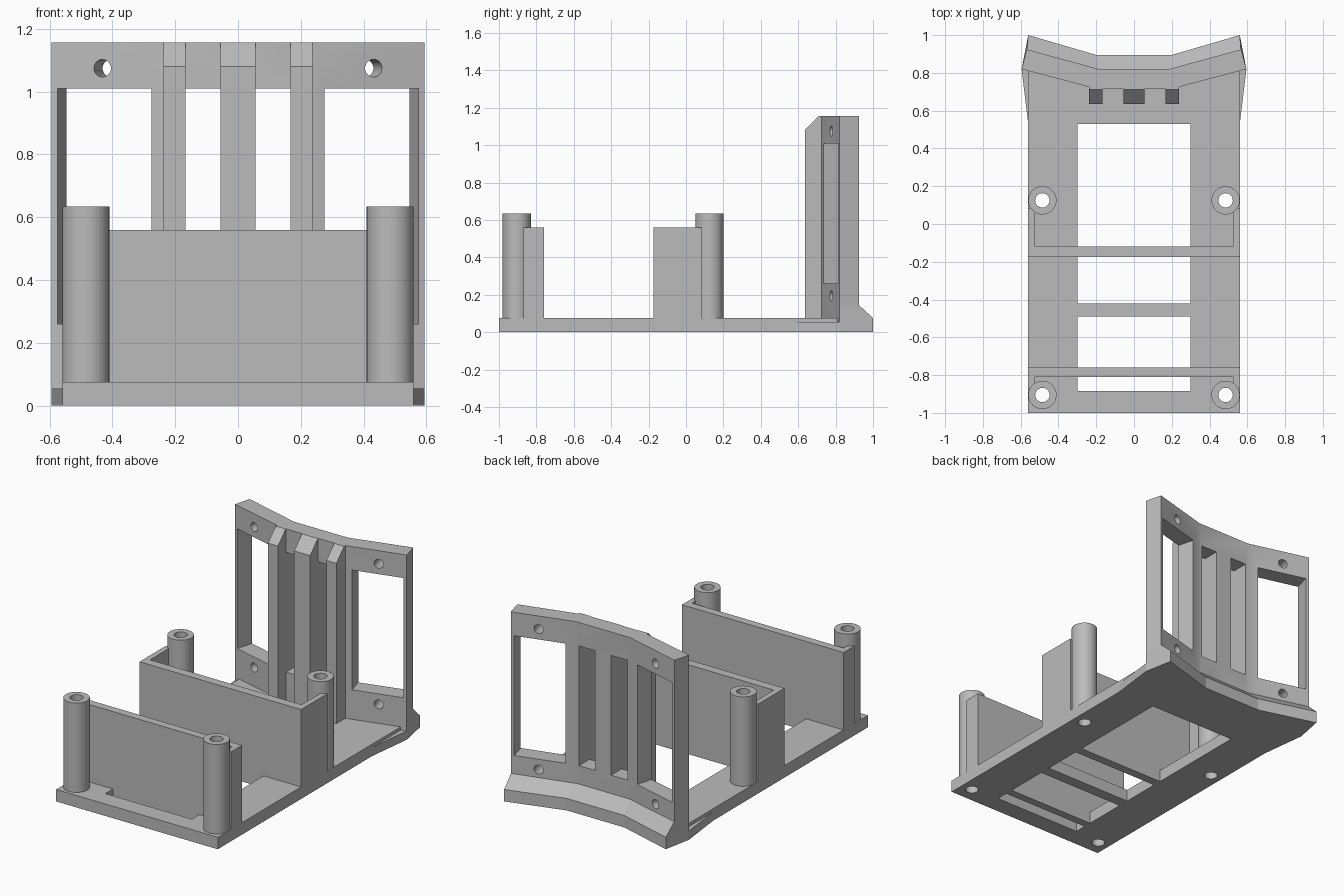
import bpy, bmesh, math
from mathutils import Vector

cube = bpy.data.objects.get("Cube")
if cube:
    bpy.data.objects.remove(cube)

grey = bpy.data.materials.new("plain grey")
grey.use_nodes = True
GREY = (0.5, 0.5, 0.5, 1)
grey.diffuse_color = GREY
grey.node_tree.nodes["Principled BSDF"].inputs["Base Color"].default_value = GREY


def make(name, bm):
    bmesh.ops.recalc_face_normals(bm, faces=bm.faces)
    mesh = bpy.data.meshes.new(name)
    bm.to_mesh(mesh)
    bm.free()
    mesh.materials.append(grey)
    ob = bpy.data.objects.new(name, mesh)
    bpy.context.collection.objects.link(ob)
    return ob


def prism(name, outline, direction):
    """Extrude a closed outline of 3D points along a direction."""
    bm = bmesh.new()
    face = bm.faces.new([bm.verts.new(p) for p in outline])
    out = bmesh.ops.extrude_face_region(bm, geom=[face])
    verts = [v for v in out["geom"] if isinstance(v, bmesh.types.BMVert)]
    bmesh.ops.translate(bm, verts=verts, vec=direction)
    return make(name, bm)


def slab(name, plan, z0, z1):
    return prism(name, [(x, y, z0) for x, y in plan], (0, 0, z1 - z0))


def box(name, x0, x1, y0, y1, z0, z1):
    return slab(name, [(x0, y0), (x1, y0), (x1, y1), (x0, y1)], z0, z1)


def rod(name, start, end, r):
    start, end = Vector(start), Vector(end)
    d = end - start
    u = d.orthogonal().normalized()
    v = d.normalized().cross(u)
    ring = [start + r * (u * math.cos(a) + v * math.sin(a))
            for a in (i * math.tau / 40 for i in range(40))]
    return prism(name, ring, d)


def cut(ob, cutters):
    for c in cutters:
        c.hide_render = True
        m = ob.modifiers.new("cut", "BOOLEAN")
        m.operation, m.solver, m.object = "DIFFERENCE", "EXACT", c
    deps = bpy.context.evaluated_depsgraph_get()
    ob.data = bpy.data.meshes.new_from_object(ob.evaluated_get(deps))
    ob.modifiers.clear()
    for c in cutters:
        bpy.data.objects.remove(c)


def smooth(ob):
    bpy.ops.object.select_all(action="DESELECT")
    ob.select_set(True)
    bpy.context.view_layer.objects.active = ob
    bpy.ops.object.shade_smooth_by_angle(angle=math.radians(30))


HALF, BASE = 0.56, 0.075
POST_X, POST_YS, BORE = 0.485, (-0.905, 0.125), 0.038
SIDES = ((1, "left"), (-1, "right"))

# Base plate with four openings and screw bores
plate = slab("base_plate", [(-HALF, -1), (HALF, -1), (HALF, 0.85), (0.2, 0.75),
                            (-0.2, 0.75), (-HALF, 0.85)], 0, BASE)
cutters = [box("opening", -0.3, 0.3, a, b, -0.1, 0.2) for a, b in
           ((-0.885, -0.81), (-0.76, -0.49), (-0.42, -0.175), (-0.12, 0.53))]
cutters += [rod("bore", (s * POST_X, y, -0.1), (s * POST_X, y, 0.2), BORE)
            for s, _ in SIDES for y in POST_YS]
cut(plate, cutters)
smooth(plate)

# Hollow screw posts
for s, side in SIDES:
    for y, place in zip(POST_YS, ("front", "middle")):
        x = s * POST_X
        post = rod(f"{place}_{side}_post", (x, y, 0.04), (x, y, 0.635), 0.075)
        cut(post, [rod("bore", (x, y, -0.1), (x, y, 0.8), BORE)])
        smooth(post)

# Cross walls with short returns reaching the posts
for name, outer, inner, end in (("front_wall", -0.76, -0.81, -0.87),
                                ("middle_wall", -0.175, -0.12, 0.085)):
    slab(name, [(-HALF, outer), (HALF, outer), (HALF, end), (0.525, end),
                (0.525, inner), (-0.525, inner), (-0.525, end), (-HALF, end)],
         BASE, 0.56)

# Side flares of the base
for s, side in SIDES:
    slab(f"{side}_flare", [(s * HALF, 0.53), (s * 0.595, 0.82), (s * HALF, 0.84)], 0, 0.055)

# Bent upright panel
TOP = 1.157
BEND = Vector((0.2, 0.715, 0))
ALONG = Vector((0.395, 0.105, 0)).normalized()
NORMAL = Vector((-ALONG.y, ALONG.x, 0))
DEPTH = 0.108


def wing(s, along, out, z):
    p = BEND + ALONG * along + NORMAL * out
    return (s * p.x, p.y, z)


tip = ALONG.dot(Vector((0.395, 0.105, 0)))
half = [BEND.xy, wing(1, tip, 0, 0)[:2], wing(1, tip, DEPTH, 0)[:2], (0.186, 0.82)]
plan = [tuple(p) for p in half] + [(-p[0], p[1]) for p in reversed(half)]
panel = slab("upright_panel", plan, 0, TOP)
LOW, HIGH = 0.26, 1.01
cutters = []
for s, _ in SIDES:
    x0, x1 = sorted((s * 0.055, s * 0.168))
    cutters.append(box("slot", x0, x1, 0.6, 1, LOW, HIGH))
    corners = [wing(s, a, -0.1, z) for a, z in
               ((0.078, LOW), (0.388, LOW), (0.388, HIGH), (0.078, HIGH))]
    through = Vector((s * NORMAL.x, NORMAL.y, 0)) * 0.4
    cutters.append(prism("window", corners, through))
    for z in (0.195, 1.075):
        cutters.append(rod("hole", wing(s, 0.24, -0.1, z), wing(s, 0.24, 0.3, z), 0.028))
cut(panel, cutters)
smooth(panel)

# Sloped foot behind the panel, swept along the bend
stations = []
for x_sign, bent in ((-1, True), (-1, False), (1, False), (1, True)):
    front, mid, back = (((0.595, 0.82), (0.566, 0.924), (HALF, 1.0)) if bent else
                        ((0.2, 0.73), (0.19, 0.82), (0.2, 0.895)))
    stations.append([(x_sign * p[0], p[1], z) for p, z in
                     ((front, 0), (back, 0), (back, BASE), (mid, 0.145), (front, 0.145))])
bm = bmesh.new()
rings = [[bm.verts.new(p) for p in st] for st in stations]
for a, b in zip(rings, rings[1:]):
    for i in range(5):
        j = (i + 1) % 5
        bm.faces.new((a[i], a[j], b[j], b[i]))
bm.faces.new(rings[0])
bm.faces.new(rings[-1])
make("sloped_foot", bm)

# Stiffening ribs with chamfered tops
for name, x0, x1 in (("middle_rib", -0.055, 0.055), ("left_rib", 0.168, 0.237),
                     ("right_rib", -0.237, -0.168)):
    side_view = ((0.635, 0.07), (0.73, 0.07), (0.73, TOP), (0.712, TOP), (0.635, 1.08))
    prism(name, [(x0, y, z) for y, z in side_view], (x1 - x0, 0, 0))
